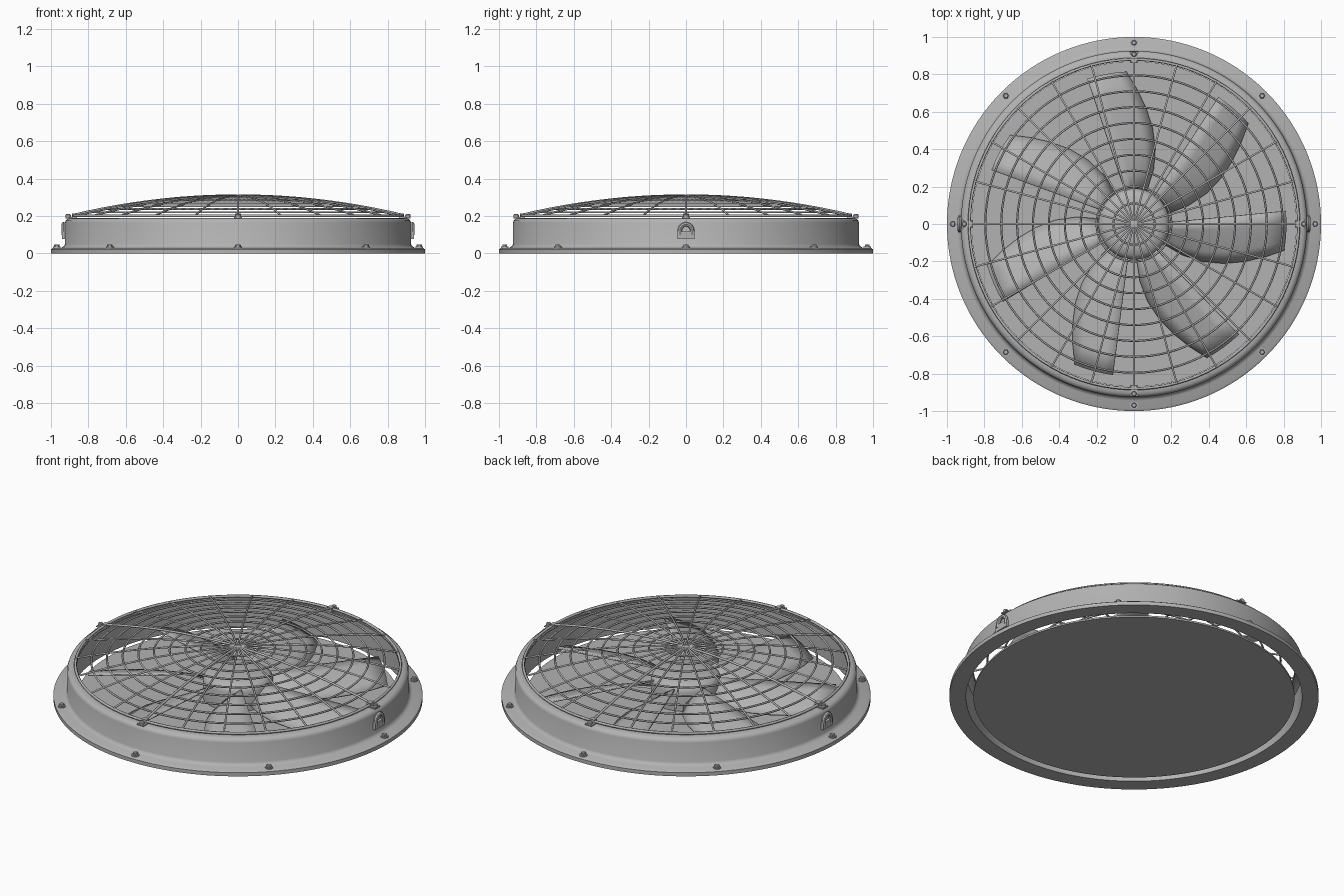
import bpy, bmesh, math
from mathutils import Vector, Matrix

if "Cube" in bpy.data.objects:
    bpy.data.objects.remove(bpy.data.objects["Cube"])

metal = bpy.data.materials.new("grey_metal")
metal.diffuse_color = (0.45, 0.45, 0.45, 1)
metal.use_nodes = True
metal.node_tree.nodes["Principled BSDF"].inputs["Base Color"].default_value = metal.diffuse_color


def finish(name, bm, angle=35):
    """Turn a bmesh into a named, shaded object."""
    bmesh.ops.recalc_face_normals(bm, faces=bm.faces)
    me = bpy.data.meshes.new(name)
    bm.to_mesh(me)
    bm.free()
    me.materials.append(metal)
    ob = bpy.data.objects.new(name, me)
    bpy.context.collection.objects.link(ob)
    bpy.ops.object.select_all(action='DESELECT')
    ob.select_set(True)
    bpy.context.view_layer.objects.active = ob
    bpy.ops.object.shade_smooth_by_angle(angle=math.radians(angle))
    return ob


def lathe(bm, profile, seg, centre=(0, 0), closed=True):
    """Revolve (radius, z) points; open profiles get flat end caps."""
    rings = []
    for r, z in profile:
        rings.append([bm.verts.new((centre[0] + r * math.cos(2 * math.pi * i / seg),
                                    centre[1] + r * math.sin(2 * math.pi * i / seg), z))
                      for i in range(seg)])
    pairs = list(zip(rings, rings[1:]))
    if closed:
        pairs.append((rings[-1], rings[0]))
    for a, b in pairs:
        for i in range(seg):
            j = (i + 1) % seg
            bm.faces.new((a[i], a[j], b[j], b[i]))
    if not closed:
        bm.faces.new(rings[0])
        bm.faces.new(rings[-1])


def sweep(bm, pts, side, rad, sides=6):
    """Round tube along a planar path whose plane has normal 'side'."""
    pts = [Vector(p) for p in pts]
    rings = []
    for k, p in enumerate(pts):
        t = (pts[min(k + 1, len(pts) - 1)] - pts[max(k - 1, 0)]).normalized()
        n = t.cross(side)
        rings.append([bm.verts.new(p + rad * (math.cos(a) * n + math.sin(a) * side))
                      for a in (2 * math.pi * i / sides for i in range(sides))])
    for a, b in zip(rings, rings[1:]):
        for i in range(sides):
            j = (i + 1) % sides
            bm.faces.new((a[i], a[j], b[j], b[i]))
    bm.faces.new(rings[0])
    bm.faces.new(rings[-1])


def box(bm, lo, hi, rot=0):
    lo, hi = Vector(lo), Vector(hi)
    m = (Matrix.Rotation(rot, 4, 'Z') @ Matrix.Translation((lo + hi) / 2)
         @ Matrix.Diagonal((*(hi - lo), 1)))
    bmesh.ops.create_cube(bm, size=1, matrix=m)


# Housing: flange, wall and inward rolled lip
bm = bmesh.new()
lathe(bm, [(1.0, 0), (1.0, .022), (.988, .03), (.945, .03), (.932, .038), (.925, .05),
           (.925, .165), (.92, .178), (.908, .187), (.89, .19), (.873, .19),
           (.873, .182), (.895, .178), (.91, .165), (.91, 0)], 128)
finish("housing", bm)

# Back plate with a narrow gap to the wall
bm = bmesh.new()
lathe(bm, [(.87, 0), (.87, .01)], 128, closed=False)
finish("back_plate", bm)

# Hub with rounded cap
bm = bmesh.new()
lathe(bm, [(.19, .008), (.19, .12), (.183, .14), (.165, .156), (.13, .166),
           (.06, .17)], 48, closed=False)
finish("hub", bm)

# Seven pitched blades
trail = [-.10, -.165, -.2, -.21, -.2, -.175, -.14]
N, M = len(trail), 5
bm = bmesh.new()
for b in range(7):
    rot = Matrix.Rotation(2 * math.pi * b / 7, 4, 'Z')
    grid = []
    for i, yt in enumerate(trail):
        t = i / (N - 1)
        yl = .005 + .065 * t
        row = []
        for j in range(M):
            s = j / (M - 1)
            y = yl + (yt - yl) * s
            x = .15 + .66 * t
            if i == N - 1:
                x = math.sqrt(.815 ** 2 - y * y)
            z = .135 - .025 * t - (.10 - .025 * t) * s + .008 * math.sin(math.pi * s)
            row.append(bm.verts.new(rot @ Vector((x, y, z))))
        grid.append(row)
    for i in range(N - 1):
        for j in range(M - 1):
            bm.faces.new((grid[i][j], grid[i + 1][j], grid[i + 1][j + 1], grid[i][j + 1]))
blades = finish("fan_blades", bm)
sol = blades.modifiers.new("thickness", 'SOLIDIFY')
sol.thickness = .008
sol.offset = 0


# Domed wire guard: concentric rings
def dome(r):
    return .305 - .105 * (r / .885) ** 2


bm = bmesh.new()
for r in [.03, .11] + [.2 + .085 * k for k in range(8)] + [.88]:
    w = .008 if r > .87 else .0055
    lathe(bm, [(r + w * math.cos(a), dome(r) + w * math.sin(a))
               for a in (math.pi * k / 3 for k in range(6))], 96)
finish("guard_rings", bm, 65)

# Domed wire guard: radial spokes
bm = bmesh.new()
for k in range(24):
    a = 2 * math.pi * k / 24
    c, s = math.cos(a), math.sin(a)
    radii = [.02 + .86 * i / 12 for i in range(13)]
    sweep(bm, [(r * c, r * s, dome(r) + .004) for r in radii], Vector((-s, c, 0)),
          .007 if k % 6 == 0 else .0055)
lathe(bm, [(.026, .3), (.026, .309), (.012, .312)], 16, closed=False)
finish("guard_spokes", bm, 65)

# Flange bolts: washer and hexagonal head
bm = bmesh.new()
for k in range(8):
    a = math.pi * k / 4
    p = (.969 * math.cos(a), .969 * math.sin(a))
    lathe(bm, [(.021, .028), (.021, .036)], 20, p, False)
    lathe(bm, [(.015, .036), (.015, .046), (.011, .049)], 6, p, False)
finish("flange_bolts", bm)

# Guard clips: tab, hook over the outer wire, and screw
bm = bmesh.new()
for k in range(4):
    a = math.pi * k / 2
    box(bm, (.862, -.022, .188), (.922, .022, .195), a)
    box(bm, (.862, -.016, .195), (.888, .016, .213), a)
    p = (.908 * math.cos(a), .908 * math.sin(a))
    lathe(bm, [(.014, .194), (.014, .206), (.01, .21)], 12, p, False)
finish("guard_clips", bm)

# Lifting lugs on both sides
bm = bmesh.new()
for sx in (-1, 1):
    x0, x1 = sorted((sx * .915, sx * .94))
    box(bm, (x0, -.045, .078), (x1, .045, .118))
    arch = [(sx * .932, -.033, .1)]
    for k in range(11):
        a = math.pi * (1 - k / 10)
        arch.append((sx * .932, .033 * math.cos(a), .122 + .034 * math.sin(a)))
    arch.append((sx * .932, .033, .1))
    sweep(bm, arch, Vector((1, 0, 0)), .012, 8)
finish("lifting_lugs", bm)
